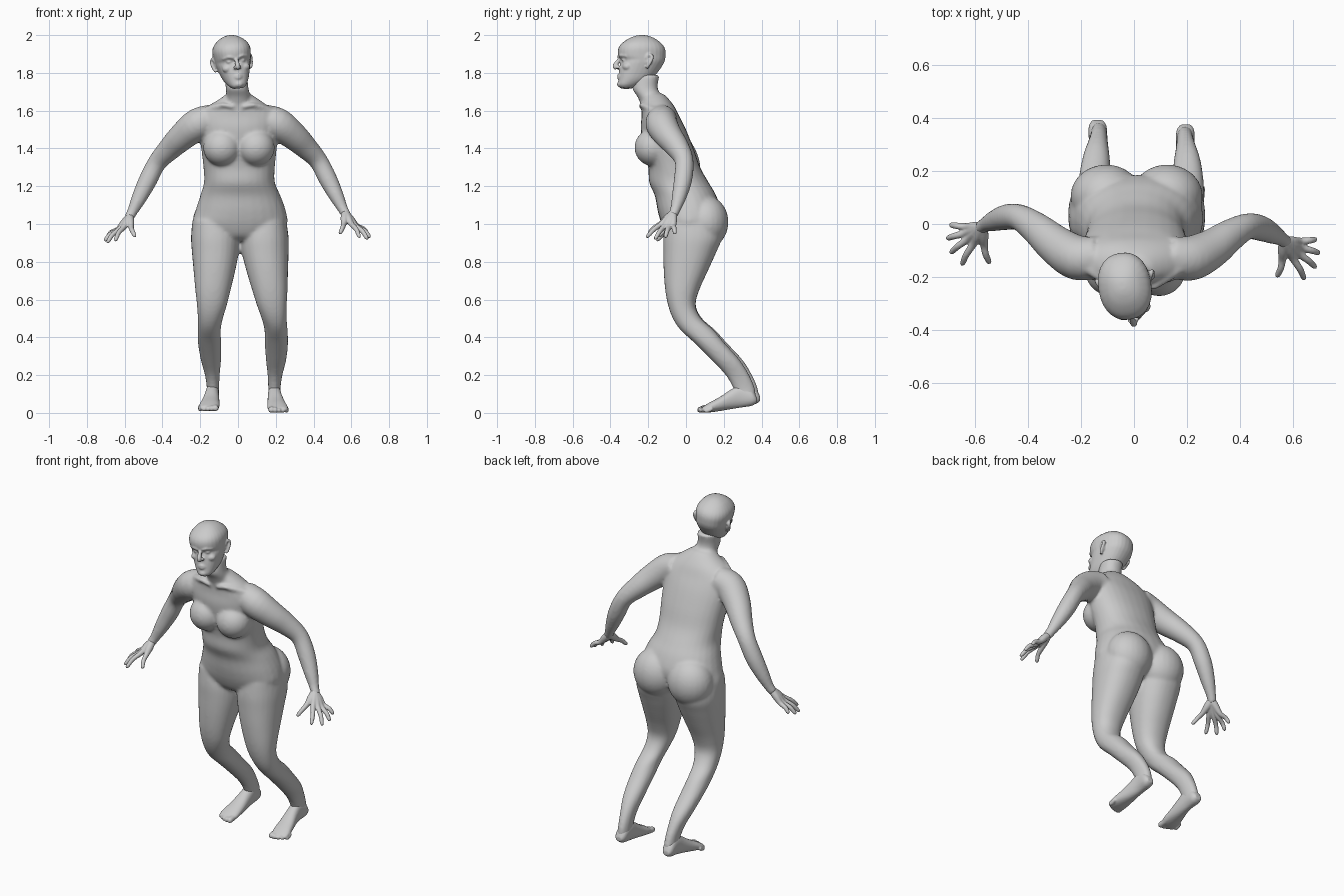
import bpy, bmesh, math
from mathutils import Matrix, Vector

if "Cube" in bpy.data.objects:
    bpy.data.objects.remove(bpy.data.objects["Cube"], do_unlink=True)

skin = bpy.data.materials.new("plain grey")
skin.use_nodes = True
GREY = (0.6, 0.6, 0.6, 1)
skin.diffuse_color = GREY
skin.node_tree.nodes["Principled BSDF"].inputs["Base Color"].default_value = GREY


def spline(rows, steps=4):
    """Smoothly interpolate rows of numbers."""
    rows = [Vector(r) for r in rows]
    out = []
    for i in range(len(rows) - 1):
        a, b = rows[i], rows[i + 1]
        p, n = rows[max(i - 1, 0)], rows[min(i + 2, len(rows) - 1)]
        for s in range(steps):
            t = s / steps
            out.append(0.5 * (2 * a + (b - p) * t + (2 * p - 5 * a + 4 * b - n) * t**2
                              + (3 * a - p - 3 * b + n) * t**3))
    return out + [rows[-1]]


def skin_rings(bm, rings, power=2.0, sides=28):
    """Bridge (centre, u, v) super-ellipses into a closed solid."""
    loops = []
    for c, u, v in rings:
        loop = []
        for k in range(sides):
            a = 2 * math.pi * k / sides
            ca, sa = math.cos(a), math.sin(a)
            loop.append(bm.verts.new(c + u * math.copysign(abs(ca) ** (2 / power), ca)
                                     + v * math.copysign(abs(sa) ** (2 / power), sa)))
        loops.append(loop)
    for a, b in zip(loops, loops[1:]):
        for k in range(sides):
            j = (k + 1) % sides
            bm.faces.new((a[k], a[j], b[j], b[k]))
    bm.faces.new(loops[0])
    bm.faces.new(loops[-1])


def slices(bm, rows, axis="z", power=2.2):
    """Rows: position along the axis, then the two extents across it."""
    rings = []
    for p, a0, a1, b0, b1 in spline(rows):
        a, b, ha, hb = (a0 + a1) / 2, (b0 + b1) / 2, (a1 - a0) / 2, (b1 - b0) / 2
        if axis == "z":
            rings.append((Vector((a, b, p)), Vector((ha, 0, 0)), Vector((0, hb, 0))))
        else:
            rings.append((Vector((a, p, b)), Vector((ha, 0, 0)), Vector((0, 0, hb))))
    skin_rings(bm, rings, power)


def tube(bm, rows, sides=16):
    """Rows: x, y, z, radius."""
    pts = spline(rows)
    rings = []
    for i, p in enumerate(pts):
        d = (pts[min(i + 1, len(pts) - 1)] - pts[max(i - 1, 0)]).to_3d().normalized()
        u = d.cross(Vector((0, 1, 0.3))).normalized()
        rings.append((p.to_3d(), u * p[3], d.cross(u) * p[3]))
    skin_rings(bm, rings, sides=sides)


def ball(bm, centre, radii):
    m = Matrix.Translation(centre) @ Matrix.Diagonal((*radii, 1))
    bmesh.ops.create_uvsphere(bm, u_segments=24, v_segments=16, radius=1, matrix=m)


def fuse(name, bm, voxel, smoothing, transform=None):
    """Merge overlapping solids into one smooth surface."""
    if transform:
        bm.transform(transform)
    bmesh.ops.recalc_face_normals(bm, faces=bm.faces)
    me = bpy.data.meshes.new(name)
    bm.to_mesh(me)
    bm.free()
    ob = bpy.data.objects.new(name, me)
    bpy.context.collection.objects.link(ob)
    mod = ob.modifiers.new("Fuse", "REMESH")
    mod.mode, mod.voxel_size = "VOXEL", voxel
    mod = ob.modifiers.new("Soften", "SMOOTH")
    mod.factor, mod.iterations = 0.5, smoothing
    done = bpy.data.meshes.new_from_object(ob.evaluated_get(bpy.context.evaluated_depsgraph_get()))
    ob.modifiers.clear()
    ob.data = done
    done.materials.clear()
    done.materials.append(skin)
    for f in done.polygons:
        f.use_smooth = True
        f.material_index = 0
    return ob


# Torso and neck
body = bmesh.new()
slices(body, [
    (.91, -.10, .12, -.06, .10), (.94, -.19, .21, -.10, .13), (1.0, -.24, .26, -.13, .17),
    (1.07, -.225, .253, -.15, .185), (1.15, -.2, .225, -.165, .16), (1.22, -.18, .195, -.195, .12),
    (1.3, -.183, .195, -.2, .075), (1.4, -.195, .205, -.225, .04), (1.5, -.21, .21, -.24, 0),
    (1.57, -.215, .215, -.235, -.035), (1.62, -.165, .165, -.235, -.06),
    (1.66, -.1, .11, -.23, -.09), (1.69, -.06, .065, -.23, -.12)])
slices(body, [(1.58, -.07, .07, -.22, -.08), (1.67, -.062, .067, -.255, -.125),
              (1.72, -.065, .055, -.285, -.15), (1.79, -.07, .05, -.27, -.14)])
for s in (-1, 1):
    ball(body, (.005 + s * .09, -.175, 1.405), (.1, .098, .098))   # bust
    ball(body, (.01 + s * .115, .105, 1.01), (.135, .12, .14))     # buttocks
    tube(body, [(s * .02, -.245, 1.615, .006), (s * .08, -.235, 1.63, .012),
                (s * .17, -.17, 1.6, .02)])                        # collarbone

# Arms, legs, hands and feet
ARM = [(.13, -.12, 1.56, .075), (.21, -.13, 1.53, .085), (.29, -.095, 1.47, .075),
       (.36, -.045, 1.405, .062), (.425, -.01, 1.335, .05), (.475, -.015, 1.24, .049),
       (.52, -.035, 1.15, .04), (.555, -.055, 1.08, .028), (.575, -.07, 1.045, .026)]
LEG = [(1.02, .03, .255, -.11, .17), (.93, .012, .268, -.12, .19), (.85, .02, .268, -.12, .16),
       (.75, .045, .265, -.118, .115), (.65, .075, .262, -.11, .07), (.57, .1, .258, -.095, .05),
       (.5, .125, .258, -.07, .08), (.44, .14, .262, -.03, .145), (.37, .142, .265, .045, .205),
       (.28, .148, .255, .135, .285), (.2, .157, .235, .21, .335), (.13, .16, .225, .25, .365),
       (.08, .16, .228, .27, .37)]
FOOT = [(.375, .175, .215, .055, .08), (.35, .16, .228, .038, .12), (.29, .158, .228, .028, .15),
        (.24, .157, .235, .02, .125), (.18, .155, .25, .01, .085), (.13, .155, .262, .003, .058),
        (.1, .16, .263, .002, .04), (.085, .168, .255, .006, .03)]
# Knuckle and tip of each finger
FINGERS = [((.6, -.13, 1.0), (.645, -.21, .93)), ((.622, -.113, .99), (.688, -.165, .92)),
           ((.632, -.09, .985), (.702, -.11, .93)), ((.628, -.066, .99), (.69, -.058, .95)),
           ((.56, -.135, 1.0), (.54, -.2, .95))]

for side in (1, -1):
    right = side < 0
    name = "right" if right else "left"

    def arm_place(x, y, z, r):
        t = min(max((x - .2) / .37, 0), 1) if right else 0
        return (side * x - .006 * t, y + .055 * t, z - .018 * t, r)

    def leg_place(z, x0, x1, y0, y1):
        if not right:
            return (z, x0, x1, y0, y1)
        dx = min(.06, .015 + (1 - z) * .06)
        dy = .015 * min(max((.6 - z) / .3, 0), 1)
        return (z, dx - x1, dx - x0, y0 + dy, y1 + dy)

    tube(body, [arm_place(*p) for p in ARM], 24)
    slices(body, [leg_place(*p) for p in LEG])

    hand = bmesh.new()
    for knuckle, tip in FINGERS:
        k, t = Vector(knuckle), Vector(tip)
        thumb = tip[0] < .6
        wrist = Vector((.568, -.068, 1.055))
        mid = k.lerp(t, .5) + Vector((.004, 0, .006))
        rows = [(*wrist, .022), (*wrist.lerp(k, .5), .021 if thumb else .02), (*k, .0145),
                (*mid, .0125), (*t.lerp(k, .12), .0105), (*t, .005)]
        tube(hand, [arm_place(*p) for p in rows])
    fuse(name + "_hand", hand, .004, 3)

    foot = bmesh.new()
    slices(foot, FOOT, "y")
    for i in range(5):
        x, r = .176 + i * .0205, .0165 - .0015 * i
        y = .06 + .0022 * i * i
        tube(foot, [(x, .14, .026, r), (x, y + .025, r + .002, r),
                    (x, y + .008, r, r * .9), (x, y, r, r * .5)])
    place = Matrix.Identity(4)
    if right:
        place = Matrix.Translation((.057, .017, .008)) @ Matrix.Diagonal((-1, 1, 1, 1))
    fuse(name + "_foot", foot, .005, 3, place)

fuse("body", body, .009, 8)

# Head, built upright and then turned
head = bmesh.new()
slices(head, [(-.155, -.026, .026, -.112, -.06), (-.14, -.045, .045, -.128, -.02),
              (-.11, -.064, .064, -.127, .04), (-.07, -.078, .078, -.124, .08),
              (-.03, -.09, .09, -.118, .108), (-.01, -.094, .094, -.113, .118),
              (.012, -.097, .097, -.127, .123), (.05, -.1, .1, -.129, .123),
              (.08, -.09, .09, -.114, .108), (.108, -.064, .064, -.078, .074),
              (.124, -.035, .035, -.042, .04), (.13, -.012, .012, -.016, .014)], power=2.25)
tube(head, [(0, -.112, .012, .01), (0, -.132, -.014, .011),
            (0, -.147, -.039, .013), (0, -.137, -.05, .009)])          # nose
for z, r in ((-.086, .008), (-.099, .009)):                             # lips
    tube(head, [(-.026, -.117, -.093, .004), (0, -.126, z, r), (.026, -.117, -.093, .004)])
ball(head, (0, -.115, -.133), (.024, .02, .018))                        # chin
for s in (-1, 1):
    ball(head, (s * .012, -.131, -.044), (.01, .011, .009))             # nostril
    ball(head, (s * .034, -.1, -.009), (.017, .015, .011))              # eye
    ball(head, (s * .046, -.088, -.045), (.028, .025, .022))            # cheek
    tube(head, [(s * .012, -.121, .009, .008), (s * .036, -.119, .016, .008),
                (s * .066, -.094, .01, .007)])                          # brow
    ear = [(.09, .01, -.055, .008), (.1, .016, -.04, .009), (.106, .032, -.012, .009),
           (.105, .034, .008, .009), (.099, .016, .014, .008), (.095, .006, -.005, .007)]
    tube(head, [(s * x, y, z, r) for x, y, z, r in ear])                # ear rim
    ball(head, (s * .093, .02, -.015), (.008, .018, .028))              # ear bowl
turn = (Matrix.Translation((-.03, -.232, 1.87)) @ Matrix.Rotation(-.12, 4, "Y")
        @ Matrix.Rotation(.17, 4, "Z"))
fuse("head", head, .005, 3, turn)
